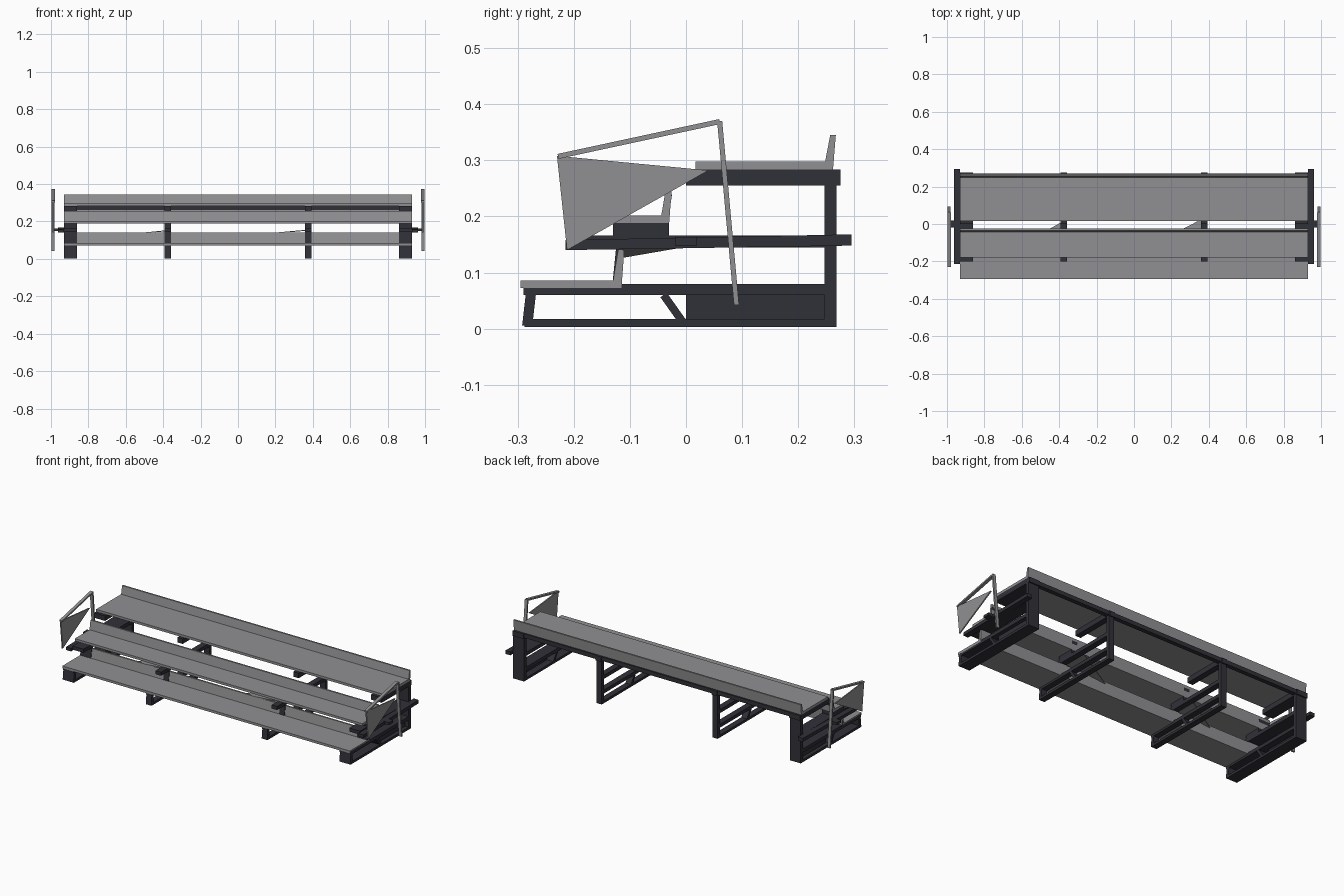
import bpy, bmesh
from mathutils import Vector

if "Cube" in bpy.data.objects:
    bpy.data.objects.remove(bpy.data.objects["Cube"])


def mat(name, c):
    m = bpy.data.materials.new(name)
    m.diffuse_color = (*c, 1)
    m.use_nodes = True
    m.node_tree.nodes["Principled BSDF"].inputs["Base Color"].default_value = m.diffuse_color
    return m


GREY = mat("aluminium grey", (0.28, 0.28, 0.29))
DARK = mat("dark steel", (0.03, 0.03, 0.04))


def extrude_x(name, pts, x0, x1, m):
    """Extrude a (y, z) outline along x."""
    bm = bmesh.new()
    a = [bm.verts.new((x0, y, z)) for y, z in pts]
    b = [bm.verts.new((x1, y, z)) for y, z in pts]
    bm.faces.new(a)
    bm.faces.new(b[::-1])
    n = len(pts)
    for i in range(n):
        j = (i + 1) % n
        bm.faces.new((a[j], a[i], b[i], b[j]))
    bmesh.ops.recalc_face_normals(bm, faces=bm.faces)
    me = bpy.data.meshes.new(name)
    bm.to_mesh(me)
    bm.free()
    me.materials.append(m)
    ob = bpy.data.objects.new(name, me)
    bpy.context.collection.objects.link(ob)
    return ob


def bar(name, p, q, t, x0, x1, m):
    """Straight bar between two (y, z) points, thickness t."""
    d = (Vector(q) - Vector(p)).normalized()
    n = Vector((-d.y, d.x)) * t / 2
    p, q = Vector(p), Vector(q)
    extrude_x(name, [tuple(v) for v in (p - n, q - n, q + n, p + n)], x0, x1, m)


def box(name, y0, y1, z0, z1, x0, x1, m):
    extrude_x(name, [(y0, z0), (y1, z0), (y1, z1), (y0, z1)], x0, x1, m)


# Three plank tiers, each with a raised strip along its back edge
for name, y0, y1, z0, z1, lip in (
        ("lower", -0.295, -0.115, 0.072, 0.086, 0.14),
        ("middle", -0.18, -0.03, 0.188, 0.202, 0.255),
        ("upper", 0.017, 0.262, 0.284, 0.298, 0.345)):
    extrude_x(name + "_plank",
              [(y0, z0), (y1, z0), (y1 + 0.005, lip), (y1 - 0.005, lip),
               (y1 - 0.014, z1), (y0, z1)], -0.93, 0.93, GREY)

# Long rail under the back of the top tier
box("back_rail", 0.245, 0.27, 0.26, 0.284, -0.93, 0.93, DARK)

# Four support frames
for x, w in ((-0.895, 0.07), (-0.375, 0.035), (0.375, 0.035), (0.895, 0.07)):
    a, b = x - w / 2, x + w / 2
    box("frame_back_post", 0.247, 0.268, 0.003, 0.28, a, b, DARK)
    box("frame_foot", -0.288, 0.265, 0.003, 0.017, a, b, DARK)
    box("frame_lower_arm", -0.29, 0.262, 0.06, 0.08, a, b, DARK)
    box("frame_middle_arm", -0.2, 0.262, 0.145, 0.166, a, b, DARK)
    box("frame_upper_arm", 0.0, 0.275, 0.255, 0.284, a, b, DARK)
    box("middle_plank_stub", -0.13, -0.03, 0.166, 0.19, a, b, DARK)
    bar("frame_front_post", (-0.283, 0.005), (-0.275, 0.075), 0.018, a, b, DARK)
    bar("frame_brace", (-0.04, 0.06), (-0.003, 0.008), 0.014, a, b, DARK)
    bar("arm_strut", (-0.125, 0.08), (-0.118, 0.15), 0.012, a, b, DARK)
    bar("plank_strut", (-0.037, 0.19), (-0.03, 0.24), 0.01, a, b, DARK)

# End frame lower panels, outer beams and guard rails
for s in (-1, 1):
    box("end_panel", 0.0, 0.25, 0.012, 0.06, s * 0.9, s * 0.907, DARK)
    extrude_x("outer_beam", [(-0.215, 0.14), (0.295, 0.148), (0.295, 0.168),
                             (-0.215, 0.158)], s * 0.93, s * 0.962, DARK)
    bar("guard_top_bar", (-0.228, 0.307), (0.06, 0.369), 0.009,
        s * 0.978, s * 0.996, GREY)
    bar("guard_back_post", (0.06, 0.37), (0.09, 0.042), 0.009,
        s * 0.98, s * 0.998, GREY)
    extrude_x("guard_plate", [(-0.23, 0.308), (-0.212, 0.14), (0.04, 0.282)],
              s * 0.985, s * 0.992, GREY)
    box("guard_bracket", -0.02, 0.02, 0.148, 0.163, s * 0.955, s * 0.99, DARK)

# Thin gusset plates beside the inner frames
for x0, x1 in ((0.08, 0.36), (-0.62, -0.36)):
    me = bpy.data.meshes.new("gusset_plate")
    pts = [(x0, -0.12, 0.125), (x1, -0.12, 0.15), (x1, 0.025, 0.15)]
    up = [(x, y, z + 0.005) for x, y, z in pts]
    me.from_pydata(pts + up, [], [(2, 1, 0), (3, 4, 5), (0, 1, 4, 3),
                                  (1, 2, 5, 4), (2, 0, 3, 5)])
    me.materials.append(GREY)
    ob = bpy.data.objects.new("gusset_plate", me)
    bpy.context.collection.objects.link(ob)
